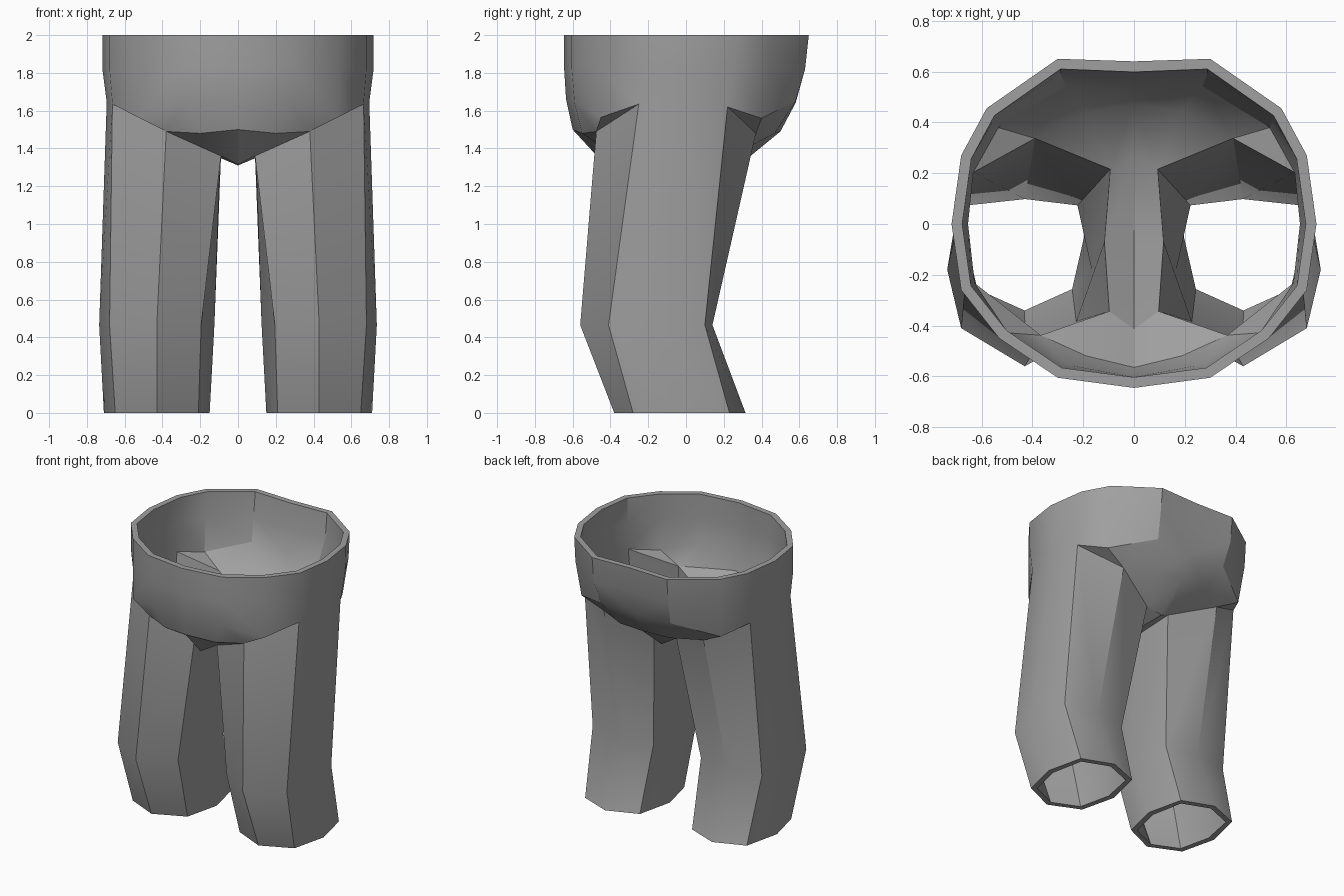
import bpy
import bmesh

cube = bpy.data.objects.get("Cube")
if cube:
    bpy.data.objects.remove(cube, do_unlink=True)

grey = bpy.data.materials.new("cloth_grey")
grey.use_nodes = True
colour = (0.35, 0.35, 0.35, 1)
grey.diffuse_color = colour
grey.node_tree.nodes["Principled BSDF"].inputs["Base Color"].default_value = colour

bm = bmesh.new()


def points(coords):
    return [bm.verts.new(c) for c in coords]


def faces(*loops):
    for loop in loops:
        bm.faces.new(loop)


def bridge(upper, lower, closed=False):
    """Join two rows of equal length with quads."""
    count = len(upper)
    for i in range(count if closed else count - 1):
        j = (i + 1) % count
        bm.faces.new((upper[i], lower[i], lower[j], upper[j]))


# Waistband: left half, running from the front centre to the back centre
waist = [(0, -.645), (.30, -.605), (.53, -.45), (.68, -.26), (.718, 0),
         (.68, .27), (.58, .455), (.30, .65), (0, .64)]
top = points([(x, y, 2) for x, y in waist])
middle = points([(x, y * (.97 if y > 0 else 1), 1.82) for x, y in waist])
hip = points([(0, -.635, 1.66), (.29, -.59, 1.64), (.53, -.45, 1.565),
              (.665, -.25, 1.635), (.695, 0, 1.645), (.67, .22, 1.62),
              (.56, .40, 1.56), (.28, .58, 1.65), (0, .58, 1.64)])
bridge(top, middle)
bridge(middle, hip)

# Belly, seat and crotch
belly, belly_side, groin = points([(0, -.60, 1.5), (.2, -.55, 1.48), (.38, -.475, 1.49)])
seat, seat_side, buttock = points([(0, .50, 1.49), (.2, .47, 1.48), (.4, .37, 1.48)])
crotch = points([(0, -.43, 1.315), (0, -.07, 1.31), (0, .28, 1.31)])
inseam = points([(.09, -.37, 1.36), (.095, -.07, 1.35), (.09, .24, 1.36)])
faces((hip[0], belly, belly_side, hip[1]), (hip[1], groin, hip[2]),
      (hip[1], belly_side, groin), (belly_side, inseam[0], groin),
      (belly, crotch[0], inseam[0], belly_side),
      (hip[8], hip[7], seat_side, seat), (hip[7], hip[6], buttock),
      (hip[7], buttock, seat_side), (seat_side, buttock, inseam[2]),
      (seat, seat_side, inseam[2], crotch[2]))
bridge(inseam, crotch)

# Eight-sided leg: knee and cuff rings, starting at the front
knee = points([(x, y, .465) for x, y in
               [(.43, -.56), (.68, -.41), (.735, -.18), (.68, .10),
                (.43, .14), (.19, .10), (.125, -.18), (.195, -.41)]])
cuff = points([(x, y, 0) for x, y in
               [(.43, -.38), (.65, -.28), (.71, -.03), (.65, .23),
                (.43, .315), (.21, .23), (.15, -.03), (.21, -.28)]])
bridge(knee, cuff, closed=True)
thigh = [groin, hip[3], hip[4], hip[5], buttock, inseam[2], inseam[1], inseam[0]]
corner = {0: hip[2], 3: hip[6]}
for i in range(8):
    j = (i + 1) % 8
    faces((thigh[i], knee[i], knee[j], thigh[j]))
    if i in corner:
        faces((thigh[i], thigh[j], corner[i]))

bmesh.ops.recalc_face_normals(bm, faces=bm.faces)
if sum(f.normal.dot(f.calc_center_median() - knee[0].co.lerp(knee[4].co, .5))
       for f in bm.faces if f.calc_center_median().z < .5) < 0:
    bmesh.ops.reverse_faces(bm, faces=bm.faces)

mesh = bpy.data.meshes.new("trousers")
bm.to_mesh(mesh)
bm.free()
mesh.materials.append(grey)
trousers = bpy.data.objects.new("trousers", mesh)
bpy.context.collection.objects.link(trousers)
bpy.context.view_layer.objects.active = trousers
trousers.select_set(True)

# Mirror the half and give the cloth an inner wall
mirror = trousers.modifiers.new("mirror", "MIRROR")
mirror.use_clip = True
shell = trousers.modifiers.new("thickness", "SOLIDIFY")
shell.thickness = .042
shell.offset = -1
for name in ("mirror", "thickness"):
    bpy.ops.object.modifier_apply(modifier=name)

# Level the waist and cuff rims
for v in trousers.data.vertices:
    if v.co.z > 1.95:
        v.co.z = 2
    elif v.co.z < .1:
        v.co.z = 0

bpy.ops.object.shade_smooth_by_angle()
